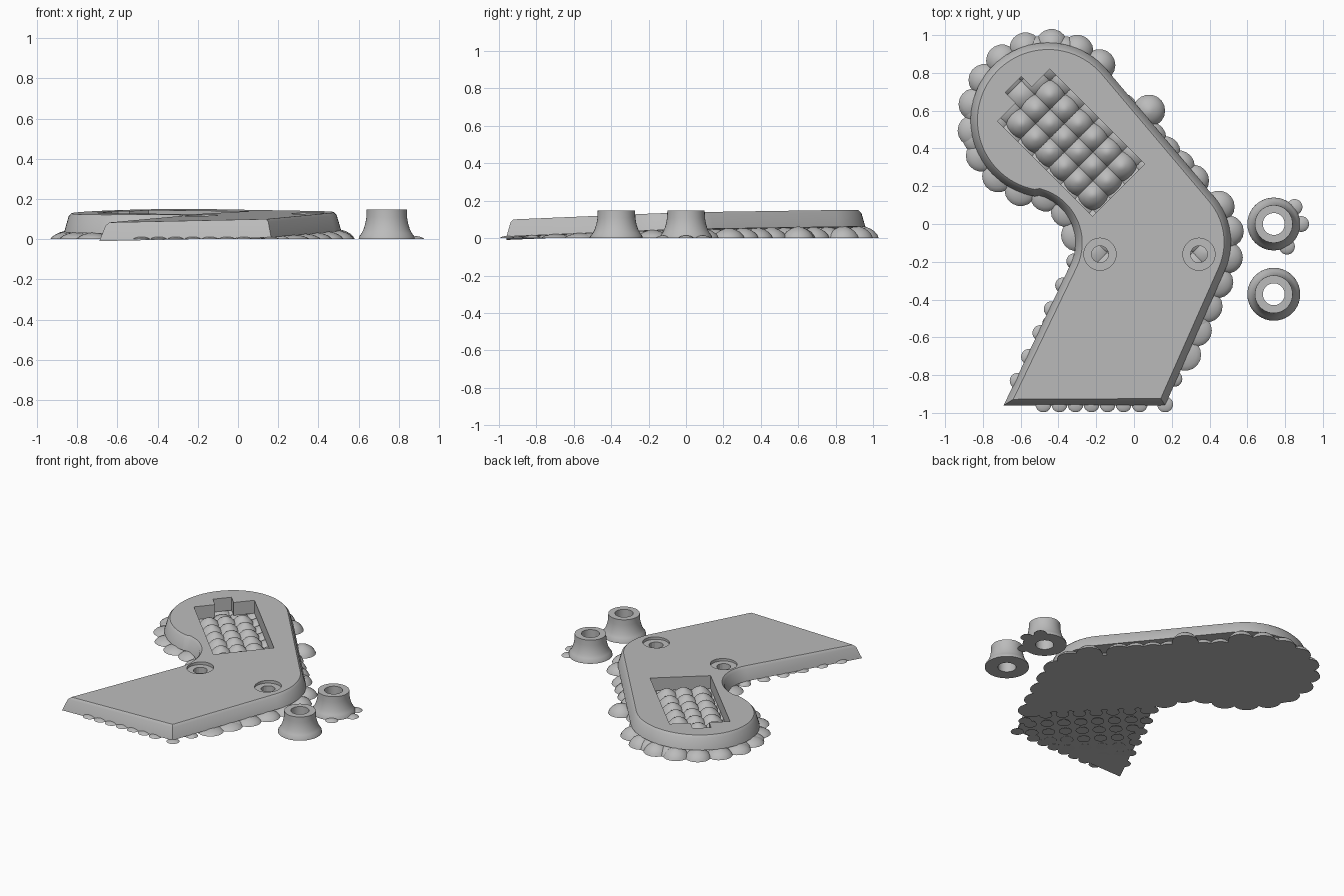
import bpy, bmesh, math
from mathutils import Vector

cube = bpy.data.objects.get("Cube")
if cube:
    bpy.data.objects.remove(cube, do_unlink=True)

grey = bpy.data.materials.new("plain grey")
grey.use_nodes = True
COLOR = (0.5, 0.5, 0.5, 1)
grey.diffuse_color = COLOR
grey.node_tree.nodes["Principled BSDF"].inputs["Base Color"].default_value = COLOR
FRONT = -0.96
R2 = math.sqrt(0.5)


def finish(bm, name, smooth=True):
    bmesh.ops.recalc_face_normals(bm, faces=bm.faces)
    mesh = bpy.data.meshes.new(name)
    bm.to_mesh(mesh)
    bm.free()
    mesh.materials.append(grey)
    ob = bpy.data.objects.new(name, mesh)
    bpy.context.collection.objects.link(ob)
    bpy.ops.object.select_all(action="DESELECT")
    ob.select_set(True)
    bpy.context.view_layer.objects.active = ob
    if smooth:
        bpy.ops.object.shade_smooth_by_angle(angle=math.radians(35))
    return ob


def loft(bm, rings, closed=False):
    """Skin a stack of point loops; cap the ends or join last to first."""
    loops = [[bm.verts.new(p) for p in ring] for ring in rings]
    pairs = list(zip(loops, loops[1:]))
    if closed:
        pairs.append((loops[-1], loops[0]))
    else:
        bm.faces.new(loops[0][::-1])
        bm.faces.new(loops[-1])
    n = len(loops[0])
    for a, b in pairs:
        for i in range(n):
            j = (i + 1) % n
            bm.faces.new((a[i], a[j], b[j], b[i]))


def circle(x, y, r, z, n):
    return [(x + r * math.cos(math.tau * i / n), y + r * math.sin(math.tau * i / n), z)
            for i in range(n)]


def arc(cx, cy, r, a, b, n):
    angles = [math.radians(a + (b - a) * i / n) for i in range(n + 1)]
    return [Vector((cx + r * math.cos(t), cy + r * math.sin(t))) for t in angles]


def drop(x, y):
    """Gentle tilt of the plate."""
    return 0.0235 - 0.021 * x - 0.033 * y


# Bent plate outline: front edge, outer bend, round lobe, inner bend
outline = ([Vector((-0.69, FRONT)), Vector((0.165, FRONT))]
           + arc(0.143, -0.096, 0.37, -24, 41, 14)
           + arc(-0.455, 0.55, 0.41, 41, 260, 48)
           + arc(-0.57, -0.1, 0.26, 80, -25, 20)[1:])


def inset(d):
    result = []
    for i, p in enumerate(outline):
        a = (p - outline[i - 1]).normalized()
        b = (outline[(i + 1) % len(outline)] - p).normalized()
        t = (a + b).normalized()
        q = p + Vector((-t.y, t.x)) * d / max(0.6, t.dot(b))
        if p.y == FRONT:
            q.y = FRONT
        result.append(q)
    return result


def inside(x, y, poly):
    hit = False
    for a, b in zip(poly, poly[1:] + poly[:1]):
        if (a.y > y) != (b.y > y) and x < a.x + (y - a.y) / (b.y - a.y) * (b.x - a.x):
            hit = not hit
    return hit


bm = bmesh.new()
loft(bm, [[(p.x, p.y, z - drop(p.x, p.y)) for p in inset(d)]
          for d, z in ((0, 0.06), (0.022, 0.136), (0.036, 0.151))])
plate = finish(bm, "bent_plate")


def cut(rings):
    bm = bmesh.new()
    loft(bm, rings)
    cutter = finish(bm, "cutter", False)
    cutter.hide_render = True
    bpy.context.view_layer.objects.active = plate
    mod = plate.modifiers.new("cut", "BOOLEAN")
    mod.operation = "DIFFERENCE"
    mod.solver = "EXACT"
    mod.object = cutter
    bpy.ops.object.modifier_apply(modifier=mod.name)
    bpy.data.objects.remove(cutter, do_unlink=True)


def diagonal_box(u0, u1, v0, v1):
    corners = ((u0, v0), (u1, v0), (u1, v1), (u0, v1))
    return [[((u + v) * R2, (v - u) * R2, z) for u, v in corners] for z in (-0.1, 0.3)]


# Diagonal pocket with cable notch
POCKET = (-0.895, -0.184, -0.126, 0.264)
cut(diagonal_box(*POCKET))
cut(diagonal_box(-0.975, -0.85, 0.01, 0.13))

# Screw holes with shallow recesses
for hx in (-0.18, 0.344):
    cut([circle(hx, -0.16, 0.085, z, 32) for z in (0.148 - drop(hx, -0.16) - 0.015, 0.3)])
    cut([circle(hx, -0.16, 0.045, z, 16) for z in (-0.1, 0.3)])

# Round-topped support mounds
DOME = ((1, 0), (0.9, 0.3), (0.73, 0.57), (0.5, 0.8), (0.25, 0.94), (0.1, 1))
bm = bmesh.new()


def mound(x, y, r, h):
    loft(bm, [circle(x, y, r * k, h * z, 18) for k, z in DOME])


def support(x, y):
    under = 0.063 - drop(x, y)
    mound(x, y, 0.085 if x + y > -0.5 else 0.042, max(0.012, under))


# Diagonal grid of mounds, taller inside the pocket
STEP = 0.107
core = inset(0.03)
for i in range(-12, 24):
    for j in range(-16, 16):
        u, v = -0.797 + STEP * i, 0.062 + STEP * j
        x, y = (u + v) * R2, (v - u) * R2
        if not inside(x, y, core):
            continue
        if POCKET[0] < u < POCKET[1] and POCKET[2] < v < POCKET[3]:
            mound(x, y, 0.085, 0.092)
        else:
            support(x, y)

# Mounds along the rim, leaving the straight diagonal edge to the grid
rim = inset(0.012)
travel = 0.0
for a, b in zip(rim[1:], rim[2:] + rim[:1]):
    length = (b - a).length
    diagonal = length > 0.5 and b.y > a.y and a.x > b.x
    while travel < length:
        p = a.lerp(b, travel / length)
        if not diagonal and p.y > FRONT + 0.06:
            support(p.x, p.y)
        travel += 0.14
    travel -= length
for i in range(7):
    support(-0.48 + 0.085 * i, FRONT + 0.005)
support(0.165, FRONT + 0.005)
support(0.08, 0.6)

# Brim mounds beside the rear spacer
for x, y in ((0.85, 0.09), (0.885, 0.0), (0.81, -0.12)):
    mound(x, y, 0.042, 0.015)
finish(bm, "support_mounds")

# Flared tubular spacers
FLARE = ((0.058, 0), (0.14, 0), (0.138, 0.012), (0.125, 0.03), (0.115, 0.05),
         (0.106, 0.08), (0.101, 0.11), (0.1, 0.147), (0.058, 0.147))
for name, y in (("rear_spacer", 0.0), ("front_spacer", -0.372)):
    bm = bmesh.new()
    loft(bm, [circle(0.74, y, r, z, 40) for r, z in FLARE], closed=True)
    finish(bm, name)
